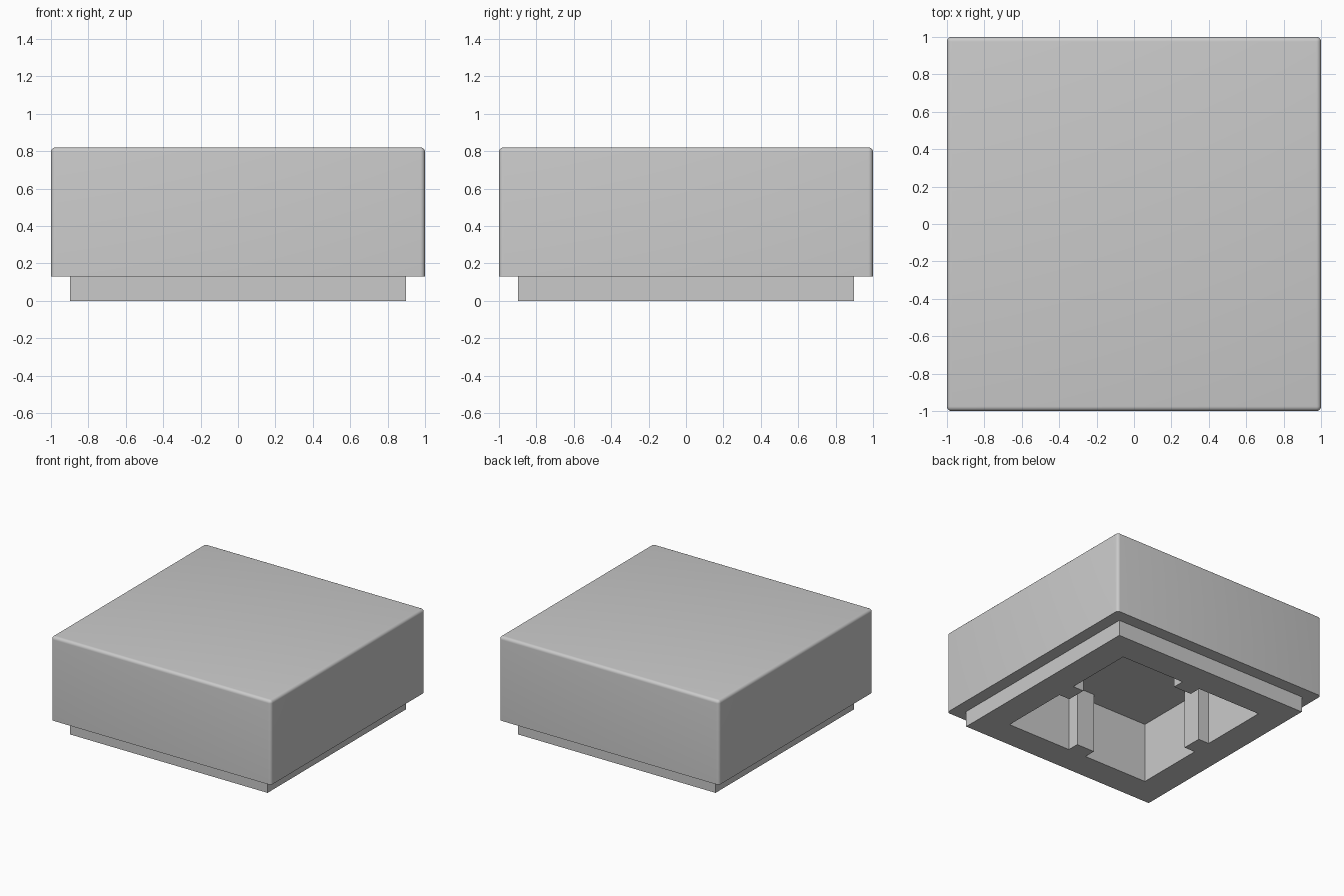
import bpy
import bmesh
import math
from mathutils import Matrix, Vector

TOP, SEAM = 0.82, 0.13      # cap top and lower rim heights
FOOT = 0.897                # half width of the foot
CAVITY, DEPTH = 0.665, 0.495
RIB_HALF, RIB_OUT = 0.082, 0.098

cube = bpy.data.objects.get("Cube")
if cube:
    bpy.data.objects.remove(cube, do_unlink=True)

grey = bpy.data.materials.new("plain grey")
grey.use_nodes = True
grey.diffuse_color = (0.59, 0.59, 0.59, 1)
grey.node_tree.nodes["Principled BSDF"].inputs["Base Color"].default_value = grey.diffuse_color

bm = bmesh.new()


def loop(points, z):
    """Closed ring of vertices at one height."""
    return [bm.verts.new((x, y, z)) for x, y in points]


def edges_of(ring):
    pairs = zip(ring, ring[1:] + ring[:1])
    return [bm.edges.get(p) or bm.edges.new(p) for p in pairs]


def walls(a, b):
    """Upright faces between two matching rings."""
    for i in range(len(a)):
        j = (i + 1) % len(a)
        bm.faces.new((a[i], a[j], b[j], b[i]))


def fill_between(outer, inner):
    """Flat face area between two rings of edges."""
    bmesh.ops.triangle_fill(bm, edges=outer + inner, use_beauty=True, use_dissolve=False)


def four_turns(points):
    """Repeat a run of points on all four sides."""
    ring = []
    for k in range(4):
        turn = Matrix.Rotation(k * math.pi / 2, 2)
        ring += [tuple(turn @ Vector(p)) for p in points]
    return ring


# Cap: box with rounded top and upright edges, open below with a sharp rim
bmesh.ops.create_cube(bm, size=2)
for v in bm.verts:
    v.co.z = TOP if v.co.z > 0 else SEAM
rounded = [e for e in bm.edges if max(v.co.z for v in e.verts) > SEAM + 0.1]
bmesh.ops.bevel(bm, geom=rounded, offset=0.025, segments=5, profile=0.5, affect='EDGES')
under = [f for f in bm.faces if all(v.co.z < SEAM + 0.001 for v in f.verts)]
bmesh.ops.delete(bm, geom=under, context='FACES_ONLY')
rim = [e for e in bm.edges if e.is_boundary]

# Foot: narrower square step below the cap
square = four_turns([(FOOT, FOOT)])
foot_top, foot_base = loop(square, SEAM), loop(square, 0)
walls(foot_top, foot_base)
fill_between(rim, edges_of(foot_top))

# Cavity: square hollow with a rib in the middle of each side
outline = four_turns([
    (CAVITY, -CAVITY), (CAVITY, -RIB_HALF), (CAVITY - RIB_OUT, -RIB_HALF),
    (CAVITY - RIB_OUT, RIB_HALF), (CAVITY, RIB_HALF)])
mouth, ceiling = loop(outline, 0), loop(outline, DEPTH)
walls(mouth, ceiling)
bm.faces.new(ceiling)
fill_between(edges_of(foot_base), edges_of(mouth))

bmesh.ops.recalc_face_normals(bm, faces=bm.faces[:])
mesh = bpy.data.meshes.new("hollow_cap")
bm.to_mesh(mesh)
bm.free()
mesh.materials.append(grey)
cap = bpy.data.objects.new("hollow_cap", mesh)
bpy.context.collection.objects.link(cap)
bpy.ops.object.select_all(action='DESELECT')
bpy.context.view_layer.objects.active = cap
cap.select_set(True)
bpy.ops.object.shade_smooth_by_angle(angle=math.radians(30))
